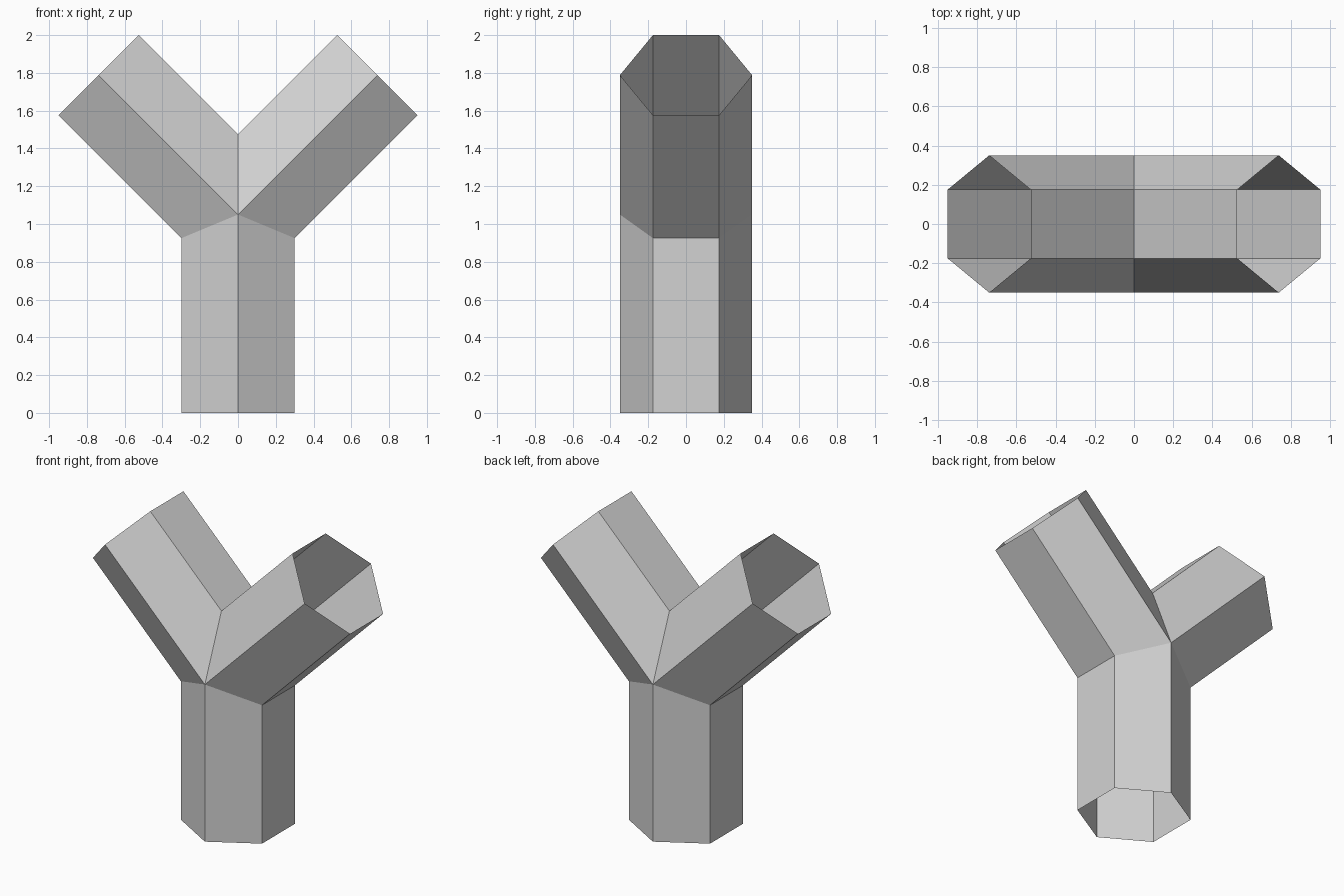
import bpy
import bmesh
from mathutils import Vector

cube = bpy.data.objects.get("Cube")
if cube:
    bpy.data.objects.remove(cube, do_unlink=True)

# Hexagon section: (offset across the tube, depth)
W, D = 0.3, 0.35
SECTION = [(0, -D), (W, -D / 2), (W, D / 2), (0, D), (-W, D / 2), (-W, -D / 2)]

# Mitre heights where the three tubes meet
CROTCH, CENTRE, SHOULDER = 1.475, 1.05, 0.925
DIAG = Vector((1, 0, -1)).normalized()
ARM_END = Vector((0.738, 0, 1.788))


def tube(bm, start, end):
    """Open tube of flat quads between two rings."""
    a = [bm.verts.new(p) for p in start]
    b = [bm.verts.new(p) for p in end]
    n = len(a)
    for i in range(n):
        j = (i + 1) % n
        bm.faces.new((a[i], a[j], b[j], b[i]))


def arm_root(u, y):
    if u > 0:
        return Vector((W, y, SHOULDER))
    return Vector((0, y, CENTRE if u == 0 else CROTCH))


bm = bmesh.new()

# Stem, with its top cut to the shoulder mitre
tube(bm,
     [(u, y, 0) for u, y in SECTION],
     [(u, y, SHOULDER if u else CENTRE) for u, y in SECTION])

# Two mirrored diagonal arms
for side in (1, -1):
    root = [arm_root(u, y) for u, y in SECTION]
    tip = [ARM_END + DIAG * u + Vector((0, y, 0)) for u, y in SECTION]
    for p in root + tip:
        p.x *= side
    tube(bm, root, tip)

# Weld the joint and face everything outward
bmesh.ops.remove_doubles(bm, verts=bm.verts, dist=0.001)
bmesh.ops.recalc_face_normals(bm, faces=bm.faces)
bm.faces.ensure_lookup_table()
front = min(bm.faces, key=lambda f: f.calc_center_median().y)
if front.normal.y > 0:
    bmesh.ops.reverse_faces(bm, faces=bm.faces)

mesh = bpy.data.meshes.new("forked_pipe")
bm.to_mesh(mesh)
bm.free()
pipe = bpy.data.objects.new("forked_pipe", mesh)
bpy.context.collection.objects.link(pipe)

# Plain grey
grey = bpy.data.materials.new("light_grey")
grey.use_nodes = True
colour = (0.65, 0.65, 0.65, 1)
grey.diffuse_color = colour
grey.node_tree.nodes["Principled BSDF"].inputs["Base Color"].default_value = colour
mesh.materials.append(grey)
